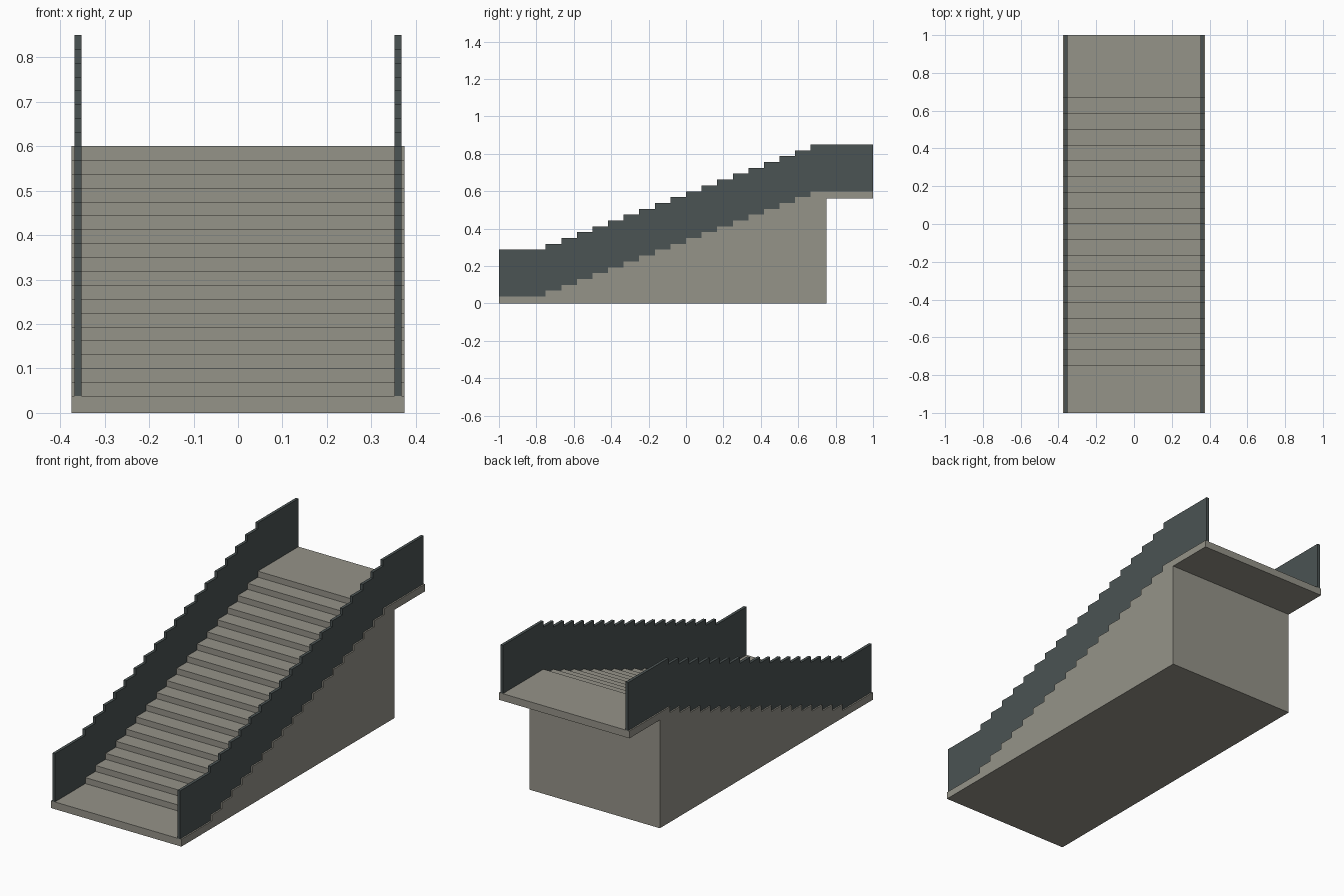
import bpy

if "Cube" in bpy.data.objects:
    bpy.data.objects.remove(bpy.data.objects["Cube"])

def material(name, rgb):
    m = bpy.data.materials.new(name)
    m.diffuse_color = (*rgb, 1)
    m.use_nodes = True
    m.node_tree.nodes["Principled BSDF"].inputs["Base Color"].default_value = m.diffuse_color
    return m

STONE = material("warm grey concrete", (0.300, 0.292, 0.250))
PANEL = material("dark slate panel", (0.070, 0.087, 0.087))

def box(name, x, y, z, mat):
    """Box from (min, max) ranges on each axis."""
    verts = [(a, b, c) for a in x for b in y for c in z]
    faces = [(0, 1, 3, 2), (4, 6, 7, 5), (0, 4, 5, 1),
             (2, 3, 7, 6), (0, 2, 6, 4), (1, 5, 7, 3)]
    me = bpy.data.meshes.new(name)
    me.from_pydata(verts, [], faces)
    me.materials.append(mat)
    ob = bpy.data.objects.new(name, me)
    bpy.context.collection.objects.link(ob)
    return ob

HALF_W, SLAB, TOP = 0.375, 0.0375, 0.6
STEPS, RAIL_H = 18, 0.25
RUN, RISE = 1.5 / STEPS, (TOP - SLAB) / STEPS

def section(name, y, z0, z1):
    """One walking surface with a side panel on each edge."""
    box(name, (-HALF_W, HALF_W), y, (z0, z1), STONE)
    for side, x in (("left", (-0.3675, -0.3525)), ("right", (0.3525, 0.3675))):
        box(f"{name}_{side}_panel", x, y, (z1, z1 + RAIL_H), PANEL)

# Landings
section("lower_landing", (-1, -0.75), 0, SLAB)
section("upper_landing", (0.75, 1), TOP - SLAB, TOP)

# Solid steps down to the ground
for i in range(STEPS):
    y = -0.75 + i * RUN
    section(f"step_{i + 1}", (y, y + RUN), 0, SLAB + (i + 1) * RISE)
